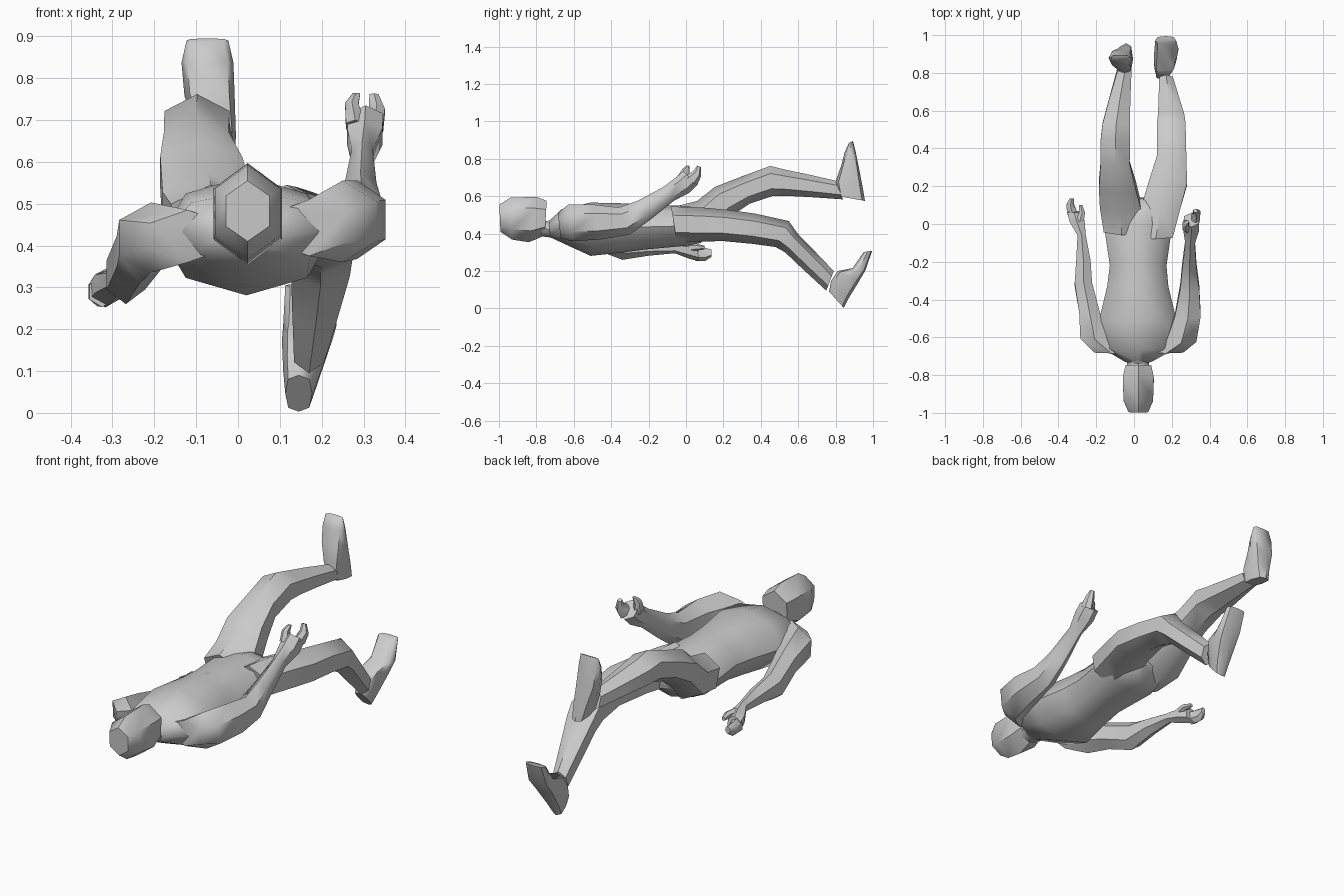
import bpy, bmesh, math
from mathutils import Vector


def loft(name, rings, sides=6, square=1.0):
    """Skin rings (x, half width, front y, front z, back y, back z)."""
    bm = bmesh.new()
    angles = [math.pi / 2 + 2 * math.pi * i / sides for i in range(sides)]
    widest = max(math.cos(a) for a in angles)
    shape = lambda v: math.copysign(abs(v) ** square, v) if abs(v) > 1e-6 else 0
    loops = []
    for x, w, ya, za, yb, zb in rings:
        front, back = Vector((x, ya, za)), Vector((x, yb, zb))
        mid, half = (front + back) / 2, (front - back) / 2
        loops.append([bm.verts.new(mid + half * shape(math.sin(a))
                      + Vector((w * shape(math.cos(a) / widest), 0, 0))) for a in angles])
    for a, b in zip(loops, loops[1:]):
        for i in range(sides):
            j = (i + 1) % sides
            bm.faces.new((a[i], a[j], b[j], b[i]))
    bm.faces.new(loops[0])
    bm.faces.new(loops[-1])
    bmesh.ops.recalc_face_normals(bm, faces=bm.faces)
    mesh = bpy.data.meshes.new(name)
    bm.to_mesh(mesh)
    bm.free()
    obj = bpy.data.objects.new(name, mesh)
    bpy.context.collection.objects.link(obj)
    bpy.ops.object.select_all(action='DESELECT')
    obj.select_set(True)
    bpy.context.view_layer.objects.active = obj
    bpy.ops.object.shade_smooth_by_angle(angle=math.radians(50))
    return obj


# Head and neck, face pointing up
loft("head", [
    (.023, .052, -.998, .555, -.992, .41),
    (.023, .078, -.94, .592, -.93, .368),
    (.023, .082, -.80, .597, -.84, .354),
    (.023, .068, -.745, .575, -.755, .39)])
loft("neck", [
    (.023, .058, -.79, .49, -.77, .385),
    (.021, .058, -.74, .465, -.73, .38),
    (.022, .10, -.66, .52, -.66, .36)], 8)

# Torso from shoulders to crotch
loft("torso", [
    (.022, .07, -.735, .465, -.725, .38),
    (.03, .20, -.665, .53, -.65, .345),
    (.02, .205, -.51, .566, -.51, .281),
    (.02, .162, -.33, .562, -.33, .30),
    (.022, .150, -.22, .557, -.22, .315),
    (.022, .182, 0, .548, 0, .335),
    (.03, .17, .07, .535, .08, .35),
    (.045, .07, .125, .50, .14, .41)], 8)

# Lower-bent leg and its foot
loft("right_leg", [
    (.115, .09, -.08, .545, -.05, .36),
    (.14, .105, .08, .54, .08, .358),
    (.178, .103, .22, .528, .2, .36),
    (.2, .077, .37, .507, .36, .345),
    (.197, .076, .55, .467, .48, .328),
    (.197, .07, .597, .40, .53, .30),
    (.185, .055, .68, .315, .63, .205),
    (.17, .036, .79, .20, .75, .095)])
loft("right_foot", [
    (.145, .032, .765, .09, .843, .003),
    (.153, .045, .775, .145, .87, .055),
    (.165, .06, .81, .20, .925, .145),
    (.172, .064, .89, .215, .96, .205),
    (.168, .055, .95, .302, .995, .308)], 8, .7)

# Raised leg and its foot
loft("left_leg", [
    (-.065, .095, -.06, .545, 0, .36),
    (-.072, .108, .06, .575, .14, .385),
    (-.088, .098, .155, .65, .25, .50),
    (-.10, .077, .31, .71, .34, .56),
    (-.098, .078, .45, .762, .46, .60),
    (-.094, .072, .53, .742, .54, .602),
    (-.075, .056, .66, .715, .67, .595),
    (-.05, .037, .80, .683, .84, .583)])
loft("left_foot", [
    (-.042, .034, .815, .60, .957, .575),
    (-.05, .045, .80, .68, .945, .645),
    (-.068, .06, .83, .765, .925, .75),
    (-.073, .062, .85, .84, .908, .835),
    (-.073, .05, .872, .885, .893, .895)], 8, .7)

# Arms down to the palms
loft("right_arm", [
    (.17, .09, -.685, .51, -.67, .375),
    (.25, .08, -.63, .555, -.61, .36),
    (.285, .068, -.50, .556, -.46, .368),
    (.295, .05, -.36, .54, -.30, .395),
    (.293, .038, -.26, .575, -.19, .475),
    (.297, .025, -.12, .65, -.065, .575),
    (.303, .042, -.055, .70, .02, .62),
    (.305, .04, -.015, .735, .06, .66)])
loft("left_arm", [
    (-.12, .09, -.685, .485, -.67, .36),
    (-.208, .076, -.61, .503, -.60, .335),
    (-.235, .055, -.47, .46, -.47, .31),
    (-.268, .046, -.30, .40, -.34, .26),
    (-.268, .038, -.19, .375, -.20, .282),
    (-.277, .022, -.06, .35, -.06, .295),
    (-.302, .04, .01, .352, .02, .265),
    (-.317, .036, .06, .335, .07, .252)])

# Mitten fingers and thumbs
loft("right_fingers", [
    (.325, .022, -.01, .705, .06, .66),
    (.332, .019, .04, .735, .08, .705),
    (.325, .011, .06, .764, .08, .755)])
loft("right_thumb", [
    (.28, .022, -.05, .70, .02, .67),
    (.272, .016, -.02, .745, .02, .73),
    (.283, .009, .005, .765, .02, .762)])
loft("left_fingers", [
    (-.325, .03, .05, .325, .05, .253),
    (-.337, .02, .10, .325, .105, .255),
    (-.33, .012, .135, .315, .135, .275)])
loft("left_thumb", [
    (-.288, .022, .01, .35, .02, .30),
    (-.275, .016, .06, .345, .06, .31),
    (-.282, .009, .10, .335, .10, .315)])
